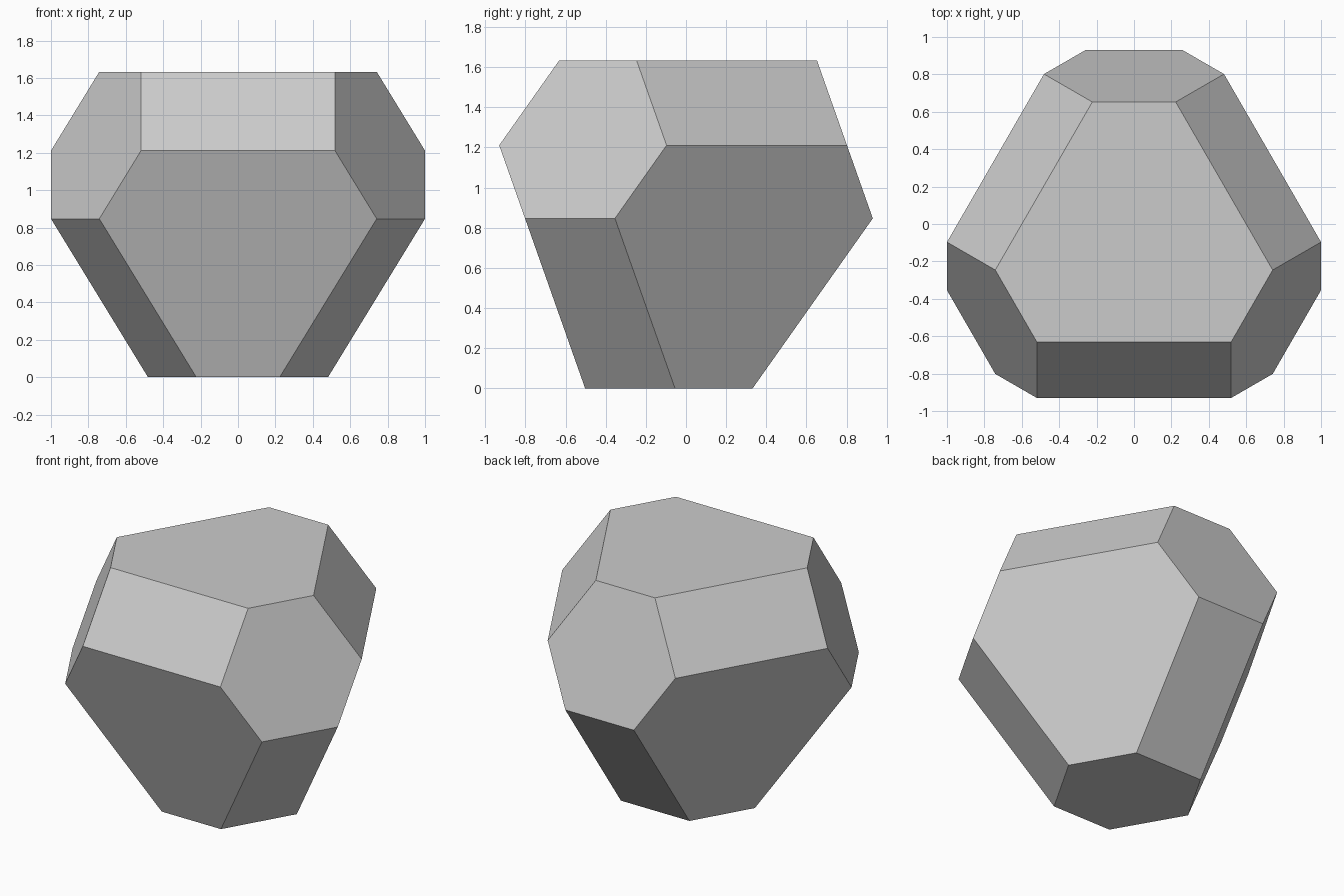
import bpy, bmesh
from itertools import permutations
from math import sqrt, radians

if "Cube" in bpy.data.objects:
    bpy.data.objects.remove(bpy.data.objects["Cube"])

# Edge-bevelled, corner-cut tetrahedron: every ordering of three distances,
# with an even number of sign flips, gives the 24 corners
CORNER = (0.8647, 0.5495, -0.184)
SIGNS = ((1, 1, 1), (1, -1, -1), (-1, 1, -1), (-1, -1, 1))


def stand_up(u, v, w):
    """Turn the solid so one large face is level on top, wide edge to the front."""
    return ((u - v) / sqrt(2), (u + v - 2 * w) / sqrt(6), (u + v + w) / sqrt(3))


points = [stand_up(*(s * c for s, c in zip(sign, perm)))
          for perm in permutations(CORNER) for sign in SIGNS]

# Centre in y and rest on the ground
ys = [p[1] for p in points]
y_mid = (min(ys) + max(ys)) / 2
z_min = min(p[2] for p in points)

# Solid hull with flat polygon faces
bm = bmesh.new()
for x, y, z in points:
    bm.verts.new((x, y - y_mid, z - z_min))
bmesh.ops.convex_hull(bm, input=bm.verts[:])
bmesh.ops.dissolve_limit(bm, angle_limit=radians(2), verts=bm.verts[:], edges=bm.edges[:])
bmesh.ops.recalc_face_normals(bm, faces=bm.faces[:])

mesh = bpy.data.meshes.new("faceted_solid")
bm.to_mesh(mesh)
bm.free()
solid = bpy.data.objects.new("faceted_solid", mesh)
bpy.context.collection.objects.link(solid)
